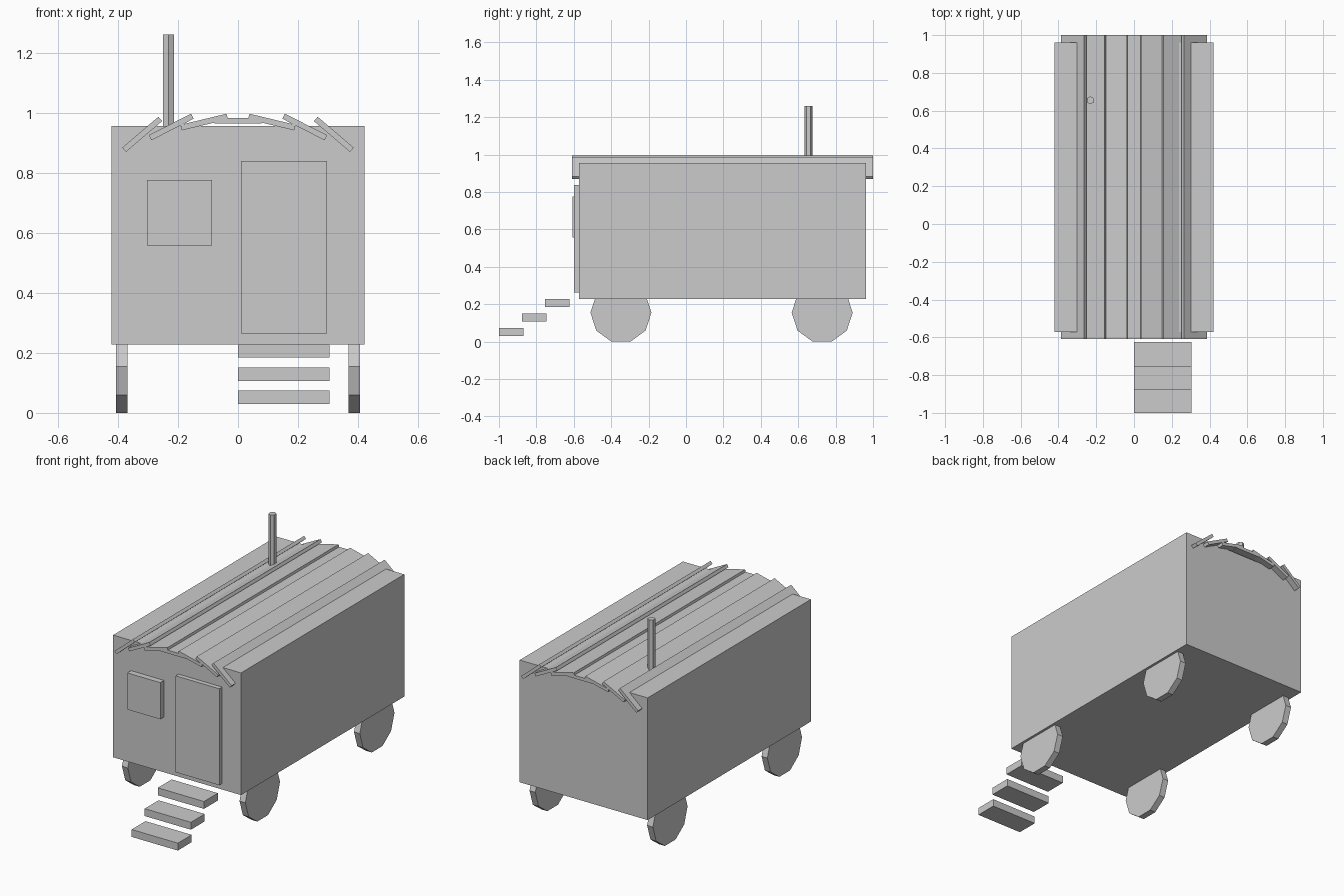
import bpy
from math import radians

if "Cube" in bpy.data.objects:
    bpy.data.objects.remove(bpy.data.objects["Cube"])


def box(name, x, y, z):
    """Box from its (min, max) extents on each axis."""
    ext = (x, y, z)
    bpy.ops.mesh.primitive_cube_add(size=1, location=[(a + b) / 2 for a, b in ext])
    ob = bpy.context.object
    ob.name = name
    ob.scale = [b - a for a, b in ext]
    bpy.ops.object.transform_apply(location=False, rotation=False, scale=True)
    return ob


def cylinder(name, sides, radius, depth, loc, rot=(0, 0, 0)):
    bpy.ops.mesh.primitive_cylinder_add(vertices=sides, radius=radius, depth=depth,
                                        location=loc, rotation=rot)
    bpy.context.object.name = name


# Cabin with door and window on the front wall
box("cabin", (-0.421, 0.421), (-0.573, 0.962), (0.228, 0.955))
box("door", (0.01, 0.297), (-0.6, -0.56), (0.264, 0.838))
box("window", (-0.303, -0.086), (-0.608, -0.56), (0.557, 0.775))

# Arched roof of overlapping tilted planks
planks = [(0, 0.973, 0), (0.1125, 0.9685, 13.5), (0.2225, 0.952, 27), (0.319, 0.9275, 40.5)]
for i, (x, z, angle) in enumerate(planks):
    for side in ((1, -1) if i else (1,)):
        plank = box(f"roof_plank_{i}_{'right' if side > 0 else 'left'}",
                    (-0.079, 0.079), (-0.61, 1.0), (-0.0095, 0.0095))
        plank.location = (side * x, 0.195, z)
        plank.rotation_euler.y = radians(side * angle)

# Six-sided stove pipe
cylinder("chimney", 6, 0.021, 0.33, (-0.231, 0.655, 1.095))

# Ten-sided wheels, with a flat side on the ground
for side, sname in ((1, "right"), (-1, "left")):
    for y, yname in ((-0.348, "front"), (0.728, "rear")):
        cylinder(f"{yname}_{sname}_wheel", 10, 0.163, 0.038,
                 (side * 0.387, y, 0.155), (0, radians(90), 0))

# Floating entrance steps
for i in range(3):
    y, z = -1 + 0.123 * i, 0.03 + 0.077 * i
    box(f"step_{i + 1}", (0, 0.304), (y, y + 0.13), (z, z + 0.044))
